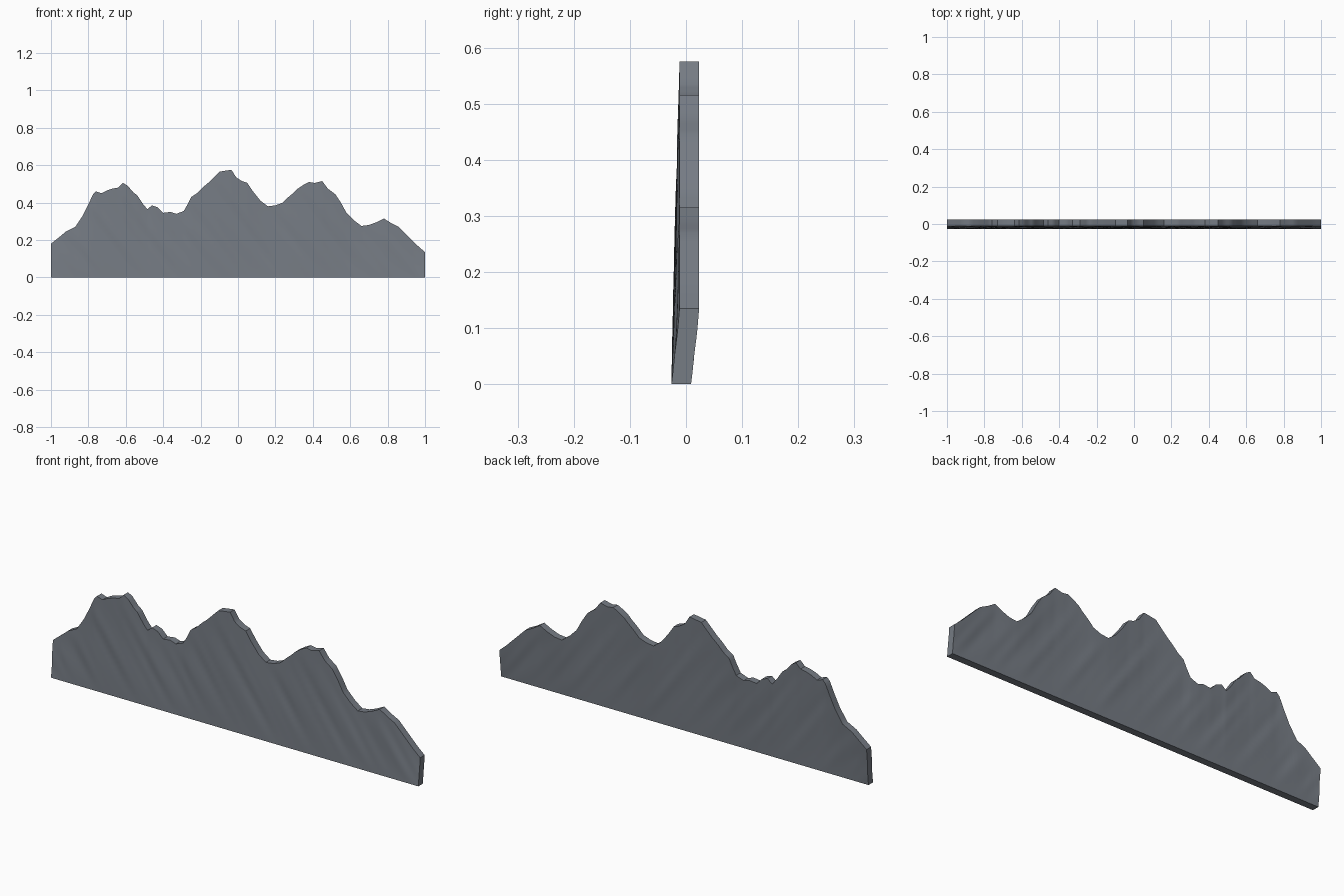
import bpy
import bmesh
from math import sin, pi, radians

default_cube = bpy.data.objects.get("Cube")
if default_cube:
    bpy.data.objects.remove(default_cube, do_unlink=True)

# Skyline of the ridge, as (x, height) pairs
SKYLINE = [
    (-1, .18), (-.95, .22), (-.92, .245), (-.87, .27), (-.83, .33), (-.8, .39),
    (-.775, .445), (-.76, .46), (-.73, .45), (-.7, .465), (-.67, .475), (-.64, .48),
    (-.615, .505), (-.59, .49), (-.56, .455), (-.54, .44), (-.51, .395), (-.485, .365),
    (-.46, .385), (-.43, .375), (-.4, .345), (-.36, .35), (-.33, .34), (-.29, .355),
    (-.27, .39), (-.25, .43), (-.22, .45), (-.19, .48), (-.16, .505), (-.13, .535),
    (-.1, .565), (-.07, .57), (-.035, .575), (-.01, .535), (.02, .515), (.05, .505),
    (.08, .46), (.12, .41), (.16, .38), (.2, .385), (.24, .4), (.27, .43),
    (.3, .455), (.32, .475), (.35, .495), (.38, .51), (.41, .505), (.45, .515),
    (.48, .475), (.52, .445), (.55, .4), (.58, .345), (.62, .305), (.66, .275),
    (.7, .28), (.74, .295), (.78, .315), (.82, .29), (.86, .27), (.91, .22),
    (.96, .17), (1, .135),
]
THICKNESS = 0.035
ROWS = 20


def subdivide_skyline(points, steps=3):
    """Split each skyline segment so the folds of the slope stay smooth."""
    columns = []
    for (xa, za), (xb, zb) in zip(points, points[1:]):
        for step in range(steps):
            f = step / steps
            columns.append((xa + (xb - xa) * f, za + (zb - za) * f))
    columns.append(points[-1])
    return columns


def slope_depth(x, z, t):
    """Front face: leans back towards the ridge, with slanting eroded folds."""
    lean = -0.026 + 0.0145 * t
    slant = x + 0.8 * z
    folds = (sin(slant * 31) + 0.7 * sin(slant * 53 + x * 4 + 1)
             + 0.4 * sin(slant * 90 - z * 9))
    return lean + 0.0012 * folds * sin(pi * t)


def make_material(name, colour):
    material = bpy.data.materials.new(name)
    material.use_nodes = True
    material.diffuse_color = colour
    shader = material.node_tree.nodes["Principled BSDF"]
    shader.inputs["Base Color"].default_value = colour
    shader.inputs["Roughness"].default_value = 0.8
    return material


# Sloping front sheet, one column of vertices per skyline point
bm = bmesh.new()
grid = []
for x, height in subdivide_skyline(SKYLINE):
    column = []
    for row in range(ROWS + 1):
        t = row / ROWS
        z = height * t
        column.append(bm.verts.new((x, slope_depth(x, z, t), z)))
    grid.append(column)
for left, right in zip(grid, grid[1:]):
    for row in range(ROWS):
        bm.faces.new((left[row], right[row], right[row + 1], left[row + 1]))

# Extrude the sheet backwards into a slab of even thickness
extruded = bmesh.ops.extrude_face_region(bm, geom=bm.faces[:], use_keep_orig=True)
back = [item for item in extruded["geom"] if isinstance(item, bmesh.types.BMVert)]
bmesh.ops.translate(bm, verts=back, vec=(0, THICKNESS, 0))
bmesh.ops.recalc_face_normals(bm, faces=bm.faces[:])

mesh = bpy.data.meshes.new("mountain_ridge")
bm.to_mesh(mesh)
bm.free()
mesh.materials.append(make_material("slate grey rock", (0.18, 0.2, 0.23, 1)))
ridge = bpy.data.objects.new("mountain_ridge", mesh)
bpy.context.collection.objects.link(ridge)

# Smooth folds with crisp slab edges
bpy.ops.object.select_all(action="DESELECT")
ridge.select_set(True)
bpy.context.view_layer.objects.active = ridge
bpy.ops.object.shade_smooth_by_angle(angle=radians(30))
